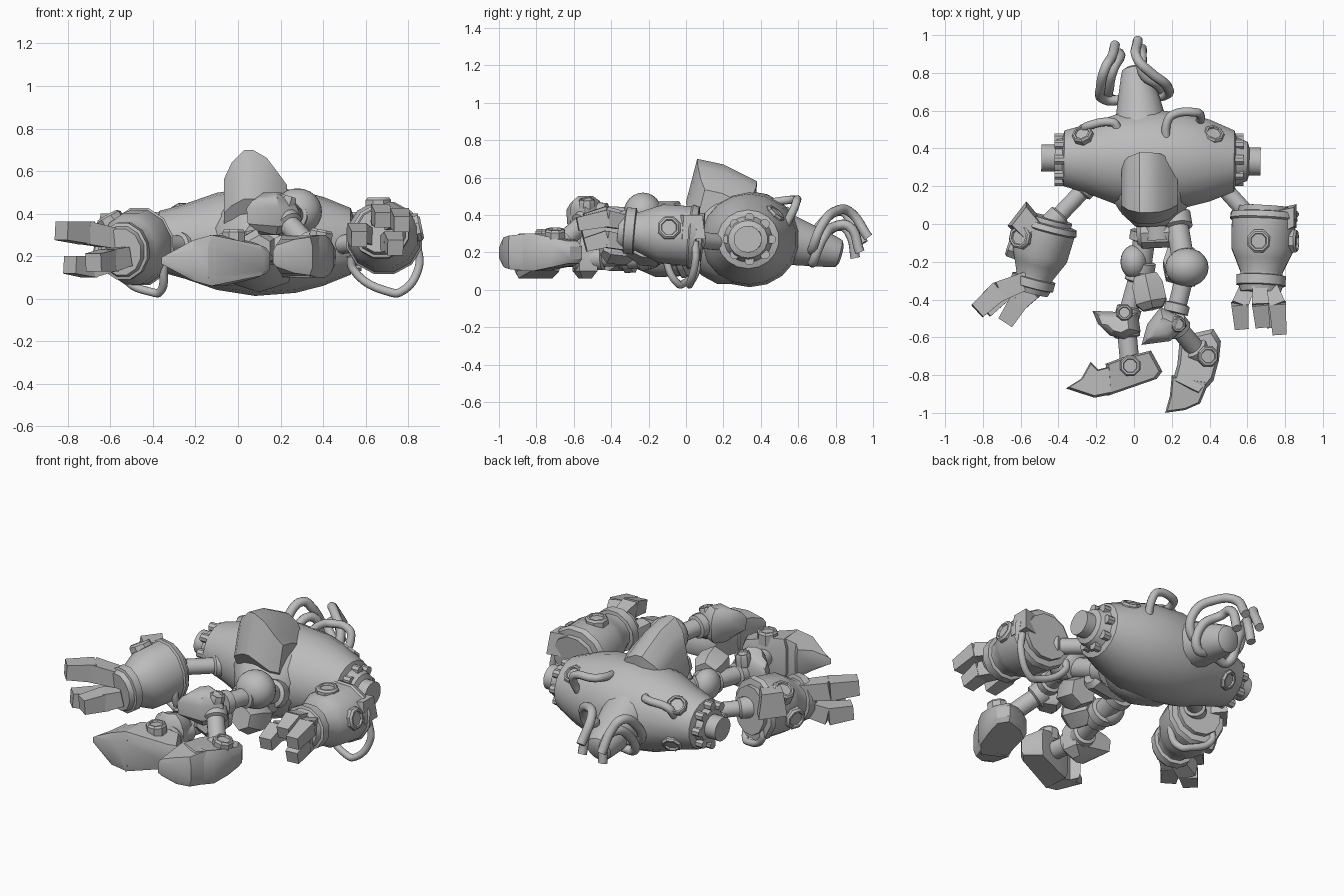
import bpy, bmesh, math
from mathutils import Vector

if "Cube" in bpy.data.objects:
    bpy.data.objects.remove(bpy.data.objects["Cube"], do_unlink=True)

metal = bpy.data.materials.new("plain grey metal")
metal.use_nodes = True
metal.diffuse_color = (.5, .5, .5, 1)
for node in metal.node_tree.nodes:
    if node.type == 'BSDF_PRINCIPLED':
        node.inputs["Base Color"].default_value = (.5, .5, .5, 1)


def finish(name, bm, angle=35):
    bmesh.ops.recalc_face_normals(bm, faces=bm.faces)
    mesh = bpy.data.meshes.new(name)
    bm.to_mesh(mesh)
    bm.free()
    mesh.materials.append(metal)
    mesh.shade_smooth()
    mesh.set_sharp_from_angle(angle=math.radians(angle))
    obj = bpy.data.objects.new(name, mesh)
    bpy.context.collection.objects.link(obj)


def skin(name, rings):
    """Join equal point rings into a closed solid."""
    bm = bmesh.new()
    loops = [[bm.verts.new(p) for p in ring] for ring in rings]
    count = len(loops[0])
    for low, high in zip(loops, loops[1:]):
        for i in range(count):
            j = (i + 1) % count
            bm.faces.new((low[i], low[j], high[j], high[i]))
    bm.faces.new(loops[0])
    bm.faces.new(loops[-1])
    finish(name, bm)


def lathe(name, start, end, profile, sides=16, wide=1, tall=1):
    """Turned part; the profile lists (fraction along axis, radius)."""
    start, end = Vector(start), Vector(end)
    turn = (end - start).to_track_quat('Z', 'Y')
    rings = []
    for along, radius in profile:
        ring = []
        for i in range(sides):
            a = math.tau * (i + .5) / sides
            offset = Vector((math.cos(a) * radius * wide, math.sin(a) * radius * tall, 0))
            ring.append(start.lerp(end, along) + turn @ offset)
        rings.append(ring)
    skin(name, rings)


def rod(name, start, end, radius, sides=16):
    lathe(name, start, end, [(0, radius), (1, radius)], sides)


def collared(name, start, end, radius):
    """Limb rod with a thicker collar at each end."""
    big = radius * 1.35
    lathe(name, start, end, [(0, big), (.22, big), (.25, radius),
                             (.75, radius), (.78, big), (1, big)])


def prism(name, outline, layers):
    """Plan outline (x, y, thickness share) stacked at (height, scale) layers."""
    mid = sum((Vector(p[:2]) for p in outline), Vector((0, 0))) / len(outline)
    middle = (layers[0][0] + layers[-1][0]) / 2
    rings = []
    for height, size in layers:
        rings.append([(mid.x + (x - mid.x) * size, mid.y + (y - mid.y) * size,
                       middle + (height - middle) * share) for x, y, share in outline])
    skin(name, rings)


def ball(name, centre, radius, stretch=(1, 1, 1)):
    bm = bmesh.new()
    bmesh.ops.create_uvsphere(bm, u_segments=20, v_segments=12, radius=radius)
    for v in bm.verts:
        v.co = Vector(centre) + Vector(a * b for a, b in zip(v.co, stretch))
    finish(name, bm)


def tube(name, points, radius=.022):
    curve = bpy.data.curves.new(name, 'CURVE')
    curve.dimensions = '3D'
    curve.bevel_depth = radius
    curve.bevel_resolution = 3
    curve.resolution_u = 6
    curve.use_fill_caps = True
    spline = curve.splines.new('BEZIER')
    spline.bezier_points.add(len(points) - 1)
    for point, co in zip(spline.bezier_points, points):
        point.co = co
        point.handle_left_type = point.handle_right_type = 'AUTO'
    curve.materials.append(metal)
    bpy.context.collection.objects.link(bpy.data.objects.new(name, curve))


def bolt(name, centre, direction, radius=.058):
    centre, way = Vector(centre), Vector(direction).normalized()
    lathe(name, centre - way * .05, centre + way * .025,
          [(0, radius), (.85, radius), (1, radius * .85), (1, radius * .68), (.85, radius * .62)], 8)


# Torso and shoulder ends, turned around the long shoulder axis
left_x, span = -.49, 1.16
shape = [(-.49, .055), (-.49, .072), (-.42, .072), (-.42, .1), (-.38, .11), (-.37, .15), (-.25, .185),
         (-.1, .24), (.08, .27), (.27, .255), (.4, .22), (.53, .165), (.54, .13), (.6, .105), (.61, .075), (.67, .075),
         (.67, .055)]
lathe("torso", (-.49, .35, .27), (.67, .33, .27),
      [((x - left_x) / span, r) for x, r in shape], 18, 1, .95)
for side, x in (("right", -.38), ("left", .55)):
    for i in range(8):
        a = math.tau * i / 8
        y, z = .34 + .115 * math.cos(a), .27 + .115 * math.sin(a)
        rod(side + "_shoulder_stud", (x - .04, y, z), (x + .03, y, z), .026, 8)
lathe("abdomen", (.09, .3, .27), (.11, -.01, .26),
      [(0, .24), (.45, .235), (.7, .19), (.95, .12), (1, .1)], 10)

# Raised chest shield: side profile repeated across x, lowered and shrunk at the rims
profile = [Vector(p) for p in ((.0, .47), (.06, .7), (.2, .67), (.38, .58), (.37, .4), (.1, .3))]
heart = Vector((.18, .45))
rings = []
for x, size, drop in ((-.065, .7, .06), (-.03, .88, .03), (.03, 1, 0), (.07, 1, 0), (.135, .97, .03), (.19, .84, .07), (.23, .66, .08)):
    rings.append([(x, *(heart + (p - heart) * size - Vector((0, drop)))) for p in profile])
skin("chest_shield", rings)

# Neck with two pairs of bent pipes
lathe("neck", (.05, .38, .31), (.01, .83, .19),
      [(0, .19), (.18, .175), (.22, .15), (.55, .12), (.9, .085), (.97, .075), (1, .05)])
for i in range(2):
    drop, inset = i * .08, i * .045
    tube("left_neck_pipe", [(.04, .68, .2 - drop / 2), (.16 - inset, .68, .23 - drop), (.175 - inset, .73, .35 - drop),
                            (.09 - inset, .8, .42 - drop), (.02 + inset / 2, .87, .42 - drop),
                            (.02 + inset / 2, .975 - inset, .28 - drop)], .026)
    tube("right_neck_pipe", [(-.03, .66, .2 - drop / 2), (-.16 + inset, .66, .24 - drop), (-.175 + inset, .73, .36 - drop),
                             (-.15 + inset, .83, .42 - drop), (-.12 + inset, .88, .37 - drop),
                             (-.1 + inset / 2, .95 - inset, .25 - drop)], .026)

# Rear handles and bolts on the torso
tube("left_back_handle", [(.17, .42, .46), (.18, .55, .48), (.21, .58, .48), (.33, .59, .47), (.35, .58, .44),
                          (.34, .52, .32)], .023)
tube("right_back_handle", [(-.09, .45, .4), (-.1, .53, .42), (-.13, .54, .42), (-.24, .52, .4), (-.26, .51, .38),
                           (-.25, .45, .28)], .023)
for side, x, lean in (("left", .42, .25), ("right", -.27, -.3)):
    bolt(side + "_torso_bolt", (x, .47, .4), (lean, .6, .7))
    bolt(side + "_low_bolt", (x * .93, .49, .18), (lean, .8, -.5))

# Arms: turned forearms, with bolts and under handles
forearm = [(0, .1), (0, .14), (.06, .14), (.07, .175), (.14, .185), (.16, .175), (.5, .17), (.62, .145), (.77, .115),
           (.8, .115), (.81, .135), (.92, .135), (.93, .12), (1, .11)]
collared("left_upper_arm", (.44, .23, .25), (.63, .02, .27), .045)
lathe("left_forearm", (.69, .09, .28), (.67, -.36, .32), forearm, 12, 1, .95)
bolt("left_forearm_bolt", (.66, -.09, .45), (0, 0, 1), .065)
bolt("left_outer_bolt", (.84, -.09, .33), (1, 0, .2), .065)
tube("left_arm_handle", [(.53, .05, .2), (.54, .06, .14), (.72, .02, .03), (.76, .02, .03), (.85, .05, .15),
                         (.84, .05, .26)], .02)
prism("left_elbow_guard", [(.7, .07, 1), (.86, .105, 1), (.86, -.02, 1), (.74, -.08, 1)], [(.27, 1), (.4, .8)])

collared("right_upper_arm", (-.23, .22, .25), (-.44, -.0, .26), .045)
lathe("right_forearm", (-.445, .03, .25), (-.55, -.36, .22), forearm, 12, .9, 1.02)
bolt("right_forearm_bolt", (-.6, -.07, .37), (-.5, .1, .9), .065)
bolt("right_outer_bolt", (-.64, -.12, .2), (-1, .35, -.1), .065)
tube("right_arm_handle", [(-.53, .03, .16), (-.53, .03, .1), (-.4, -.02, .03), (-.37, -.04, .03), (-.35, -.1, .14),
                          (-.36, -.09, .25)], .02)
prism("right_elbow_guard", [(-.57, .12, 1), (-.67, -.01, 1), (-.58, -.1, 1), (-.47, .0, 1)], [(.26, 1), (.4, .75)])


def finger(name, base, knuckle, tip, size):
    """Square finger in two segments with a bent knuckle."""
    lathe(name + "_base", base, knuckle, [(0, size), (1, size * 1.15)], 4)
    lathe(name + "_tip", knuckle, tip, [(-.08, size * 1.15), (1, size * .95)], 4)


for x, reach, z in ((.56, -.55, .29), (.67, -.54, .38), (.76, -.58, .36), (.73, -.54, .25)):
    finger("left_finger", (.66 + (x - .66) * .6, -.33, z), (x, -.43, z + .02), (x + .01, reach, z - .01), .055)
finger("right_finger_upper", (-.57, -.3, .28), (-.72, -.36, .31), (-.83, -.46, .32), .066)
finger("right_finger_lower", (-.57, -.32, .18), (-.7, -.37, .15), (-.79, -.46, .16), .062)
finger("right_thumb", (-.53, -.35, .2), (-.61, -.41, .18), (-.68, -.52, .17), .064)

# Waist and thighs
rod("waist", (.12, .08, .26), (.13, -.08, .25), .085)
lathe("hip_block", (.02, -.05, .23), (.27, -.04, .26), [(0, .06), (.1, .085), (.9, .085), (1, .06)], 10)
collared("left_thigh", (.22, .05, .26), (.27, -.25, .39), .06)
collared("right_thigh", (.06, -.04, .21), (.03, -.25, .18), .06)
ball("left_thigh_cap", (.28, -.23, .41), .115, (1, .9, .95))
ball("right_thigh_cap", (.0, -.2, .2), .09, (.8, 1, 1))
lathe("left_under_block", (.25, -.13, .2), (.23, -.3, .25), [(0, .08), (.5, .1), (1, .07)], 6)
lathe("right_under_block", (.06, -.27, .22), (.1, -.45, .24), [(0, .07), (.3, .095), (.8, .095), (1, .06)], 6)

# Knees and rounded shin guards
collared("left_knee_rod", (.27, -.27, .39), (.22, -.47, .4), .05)
collared("right_knee_rod", (.03, -.25, .18), (-.04, -.5, .17), .05)
prism("left_shin_guard", [(.04, -.64, .8), (.07, -.53, 1), (.14, -.44, 1), (.25, -.49, 1), (.28, -.54, .8), (.19, -.62, 1)],
      [(.3, .6), (.34, .95), (.43, 1), (.475, .8), (.5, .45)])
prism("right_shin_guard", [(-.22, -.46, .6), (.02, -.47, 1), (.035, -.57, 1), (-.05, -.61, 1), (-.13, -.59, 1), (-.19, -.53, .8)],
      [(.06, .5), (.1, .95), (.22, 1), (.27, .8), (.3, .5)])
bolt("left_knee_bolt", (.23, -.53, .46), (.3, 0, 1), .045)
bolt("right_knee_bolt", (-.05, -.47, .28), (0, .1, 1), .045)
collared("left_shin", (.21, -.52, .38), (.35, -.69, .23), .05)
collared("right_shin", (-.04, -.55, .17), (-.02, -.76, .18), .052)

# Feet, thinner towards heel and toe, with ankle bolts
prism("left_foot", [(.24, -.63, .8), (.31, -.58, .7), (.42, -.555, .6), (.46, -.62, .6), (.45, -.72, .8), (.42, -.83, 1),
                    (.34, -.92, 1), (.2, -.85, 1), (.23, -.74, 1)], [(.1, .88), (.14, 1), (.25, 1), (.3, .85)])
prism("left_toe", [(.2, -.8, 1), (.4, -.83, 1), (.35, -.95, .9), (.27, -.985, .8), (.165, -1, .5), (.19, -.91, .8)],
      [(.1, .85), (.14, 1), (.25, 1), (.3, .88)])
bolt("left_ankle_bolt", (.39, -.7, .3), (.2, 0, 1))
prism("right_foot", [(-.15, -.74, 1), (-.07, -.71, 1), (.09, -.67, .7), (.15, -.78, .5), (.12, -.82, .6), (-.14, -.91, 1)],
      [(.06, .9), (.1, 1), (.25, 1), (.3, .88)])
prism("right_toe", [(-.36, -.87, .2), (-.28, -.82, .5), (-.23, -.73, .7), (-.19, -.77, .8), (-.11, -.75, 1), (-.11, -.9, 1),
                    (-.21, -.92, .8)], [(.06, .88), (.1, 1), (.25, 1), (.3, .88)])
bolt("right_ankle_bolt", (-.02, -.75, .3), (0, 0, 1))
